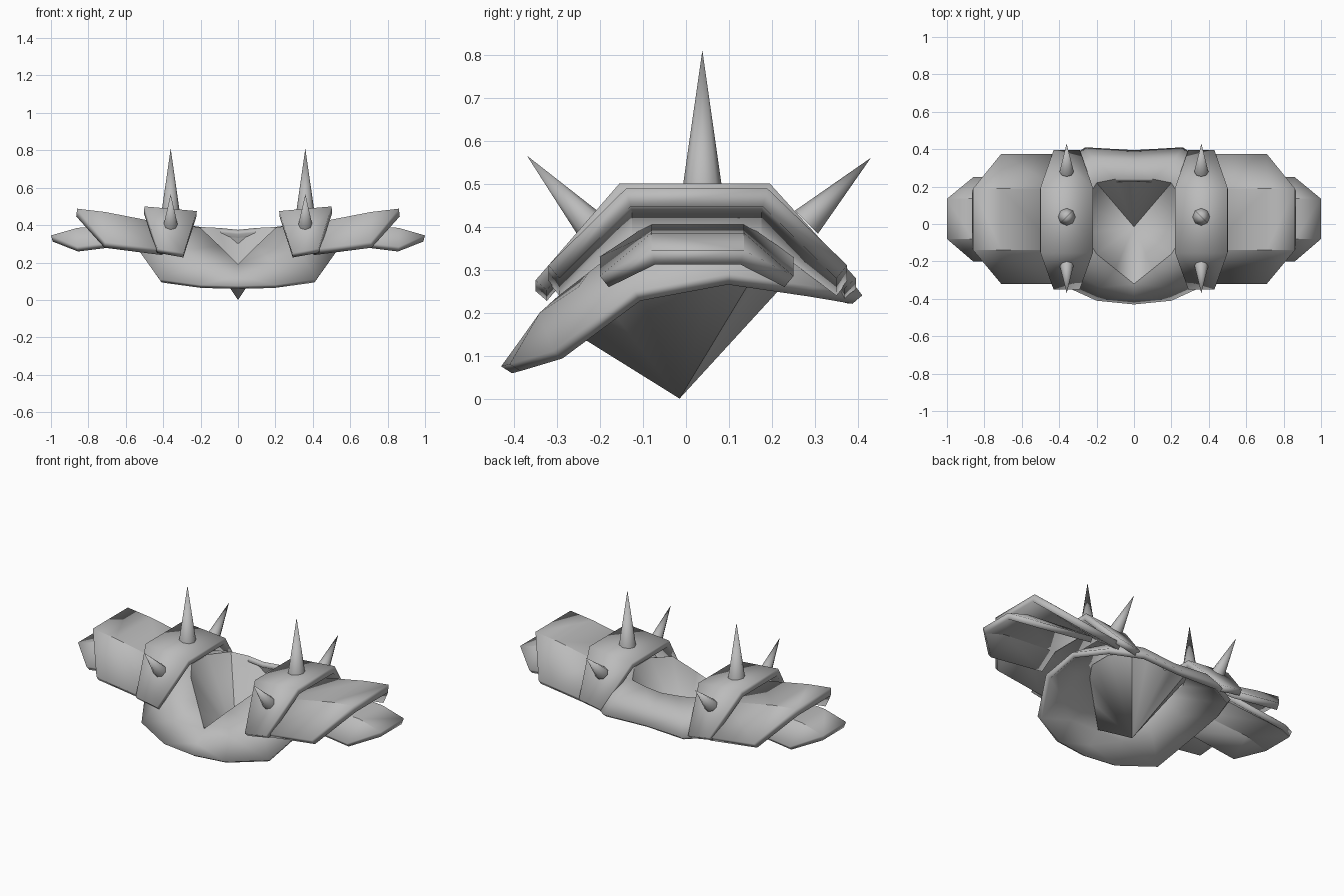
import bpy, bmesh
from mathutils import Vector, Matrix

if "Cube" in bpy.data.objects:
    bpy.data.objects.remove(bpy.data.objects["Cube"])

steel = bpy.data.materials.new("grey_steel")
steel.diffuse_color = (0.5, 0.5, 0.5, 1)
steel.use_nodes = True
steel.node_tree.nodes["Principled BSDF"].inputs["Base Color"].default_value = steel.diffuse_color


def finish(name, bm, thickness=0.0, angle=0.5):
    """Turn a half-side bmesh into a mirrored, optionally thickened part."""
    me = bpy.data.meshes.new(name)
    bm.to_mesh(me)
    bm.free()
    me.materials.append(steel)
    ob = bpy.data.objects.new(name, me)
    bpy.context.collection.objects.link(ob)
    bpy.ops.object.select_all(action='DESELECT')
    ob.select_set(True)
    bpy.context.view_layer.objects.active = ob
    bpy.ops.object.shade_smooth_by_angle(angle=angle)
    mirror = ob.modifiers.new("mirror", 'MIRROR')
    mirror.merge_threshold = 0.001
    if thickness:
        solid = ob.modifiers.new("thickness", 'SOLIDIFY')
        solid.thickness = thickness
        solid.offset = -1
        solid.use_even_offset = True
    return ob


def sheet(name, rows, thickness, angle=0.5):
    """Skin rows of points, upper side outward."""
    bm = bmesh.new()
    grid = [[bm.verts.new(p) for p in row] for row in rows]
    for a, b in zip(grid, grid[1:]):
        for i in range(len(a) - 1):
            bm.faces.new((a[i], b[i], b[i + 1], a[i + 1]))
    bmesh.ops.remove_doubles(bm, verts=bm.verts, dist=0.0005)
    return finish(name, bm, thickness, angle)


def arch(x, flat, top, side, low):
    """Cross-section of a shoulder plate: flat crown with two sloping sides."""
    return [(x, side[0], low), (x, flat[0], top), (x, flat[1], top), (x, side[1], low)]


# Draped collar: neck edge, bulge, outer hem (front centre round to back centre)
neck = [(0, -.32, .19), (.1, -.24, .29), (.2, -.16, .385), (.27, -.05, .40),
        (.27, .10, .40), (.2, .22, .39), (.1, .24, .385), (0, .24, .375)]
bulge = [(0, -.39, .13), (.18, -.34, .20), (.33, -.25, .26), (.41, -.1, .34),
         (.41, .1, .36), (.35, .27, .34), (.22, .35, .32), (0, .34, .31)]
hem = [(0, -.43, .075), (.2, -.41, .08), (.42, -.31, .11), (.52, -.12, .25),
       (.52, .1, .29), (.43, .3, .26), (.26, .41, .24), (0, .395, .24)]
sheet("collar", [neck, bulge, hem], 0.03, 1.0)

# Folded lining that closes the neck and hangs to a low keel
bm = bmesh.new()
rim = [bm.verts.new(p) for p in neck]
keel = bm.verts.new((0, -.015, 0))
keel_back = bm.verts.new((0, .26, .30))
for a, b in zip(rim, rim[1:-1]):
    bm.faces.new((keel, a, b))
bm.faces.new((keel, rim[-2], keel_back))
bm.faces.new((keel_back, rim[-2], rim[-1]))
finish("neck_lining", bm)

# Upper shoulder strap
sheet("shoulder_strap", [
    [(.29, -.35, .25), (.22, -.155, .475), (.22, .195, .475), (.29, .395, .255)],
    [(.43, -.35, .275), (.50, -.155, .50), (.50, .195, .50), (.43, .395, .28)]], 0.035)

# Middle and lower shoulder plates, each narrowing to a blunt tip
crown = (-.14, .19)
sheet("middle_plate", [
    arch(.40, crown, .41, (-.32, .375), .27),
    arch(.71, crown, .47, (-.32, .375), .31),
    arch(.86, crown, .488, crown, .488)], 0.04)
crown = (-.08, .135)
sheet("lower_plate", [
    arch(.50, crown, .41, (-.20, .25), .33),
    arch(.86, crown, .385, (-.20, .25), .285),
    arch(1.0, crown, .345, crown, .345)], 0.033)

# Three spikes standing on each strap
for name, base, tip in (("front_spike", (.36, -.22, .40), (.36, -.37, .565)),
                        ("top_spike", (.36, .038, .475), (.36, .038, .81)),
                        ("rear_spike", (.36, .28, .41), (.36, .43, .56))):
    base, tip = Vector(base), Vector(tip)
    axis = tip - base
    bm = bmesh.new()
    bmesh.ops.create_cone(
        bm, cap_ends=True, segments=8, radius1=0.048 if name == "top_spike" else 0.038,
        radius2=0, depth=axis.length,
        matrix=Matrix.Translation((base + tip) / 2)
        @ axis.to_track_quat('Z', 'Y').to_matrix().to_4x4())
    finish(name, bm, angle=1.0)
